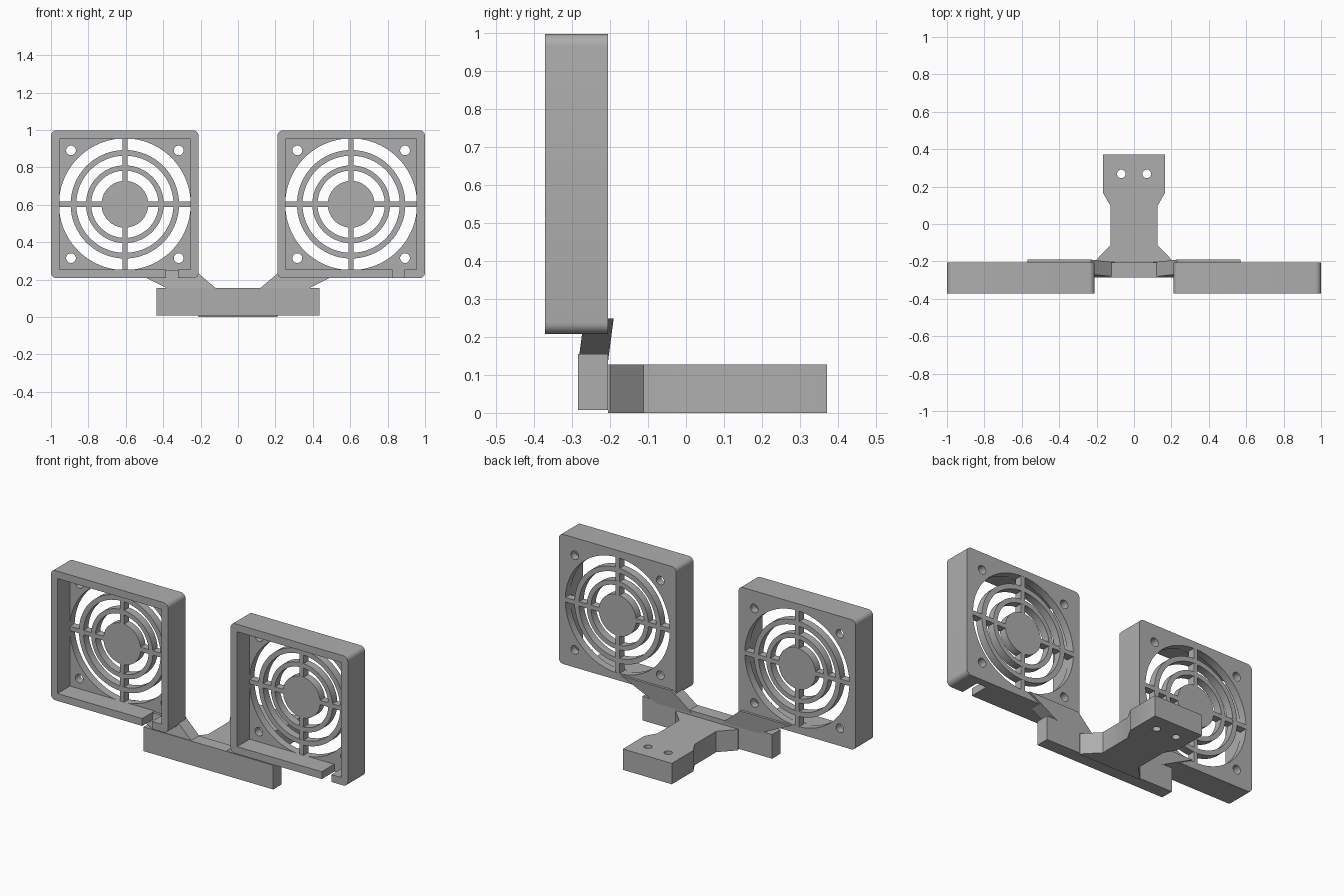
import bpy, bmesh, math
from mathutils import Vector

if "Cube" in bpy.data.objects:
    bpy.data.objects.remove(bpy.data.objects["Cube"])

grey = bpy.data.materials.new("plain grey")
grey.diffuse_color = (0.42, 0.42, 0.42, 1)
grey.use_nodes = True
grey.node_tree.nodes["Principled BSDF"].inputs["Base Color"].default_value = grey.diffuse_color


def prism(name, pts, lo, hi, axis):
    """Extrude a 2D outline along y (points are x,z) or z (points are x,y)."""
    def place(p, d):
        return (p[0], d, p[1]) if axis == 'y' else (p[0], p[1], d)
    bm = bmesh.new()
    a = [bm.verts.new(place(p, lo)) for p in pts]
    b = [bm.verts.new(place(p, hi)) for p in pts]
    bm.faces.new(a)
    bm.faces.new(b[::-1])
    n = len(pts)
    for i in range(n):
        j = (i + 1) % n
        bm.faces.new((a[i], b[i], b[j], a[j]))
    return finish(name, bm)


def finish(name, bm):
    bmesh.ops.recalc_face_normals(bm, faces=bm.faces)
    me = bpy.data.meshes.new(name)
    bm.to_mesh(me)
    bm.free()
    me.materials.append(grey)
    ob = bpy.data.objects.new(name, me)
    bpy.context.collection.objects.link(ob)
    return ob


def rect(x0, x1, z0, z1):
    return [(x0, z0), (x1, z0), (x1, z1), (x0, z1)]


def circle(cx, cz, r, n=64):
    return [(cx + r * math.cos(2 * math.pi * i / n),
             cz + r * math.sin(2 * math.pi * i / n)) for i in range(n)]


def rounded_square(cx, cz, h, r, n=6):
    pts = []
    for q, (sx, sz) in enumerate([(1, 1), (-1, 1), (-1, -1), (1, -1)]):
        for i in range(n + 1):
            a = math.pi / 2 * (q + i / n)
            pts.append((cx + sx * (h - r) + r * math.cos(a),
                        cz + sz * (h - r) + r * math.sin(a)))
    return pts


def cut(ob, cutters):
    bpy.context.view_layer.objects.active = ob
    for c in cutters:
        m = ob.modifiers.new("cut", 'BOOLEAN')
        m.operation, m.solver, m.object = 'DIFFERENCE', 'EXACT', c
        bpy.ops.object.modifier_apply(modifier=m.name)
        bpy.data.objects.remove(c)


def smooth(ob):
    bpy.ops.object.select_all(action='DESELECT')
    ob.select_set(True)
    bpy.context.view_layer.objects.active = ob
    bpy.ops.object.shade_smooth_by_angle(angle=math.radians(30))


def ring(name, cx, cz, r0, r1, lo, hi, n=64):
    bm = bmesh.new()
    loops = [[bm.verts.new((x, y, z)) for x, z in circle(cx, cz, r, n)]
             for r, y in ((r0, lo), (r1, lo), (r1, hi), (r0, hi))]
    for k in range(4):
        a, b = loops[k], loops[(k + 1) % 4]
        for i in range(n):
            j = (i + 1) % n
            bm.faces.new((a[i], a[j], b[j], b[i]))
    return finish(name, bm)


CZ, HALF, POCKET = 0.603, 0.395, 0.35
FRONT, BACK, PLATE = -0.372, -0.205, -0.252
GRILLE = -0.252

for side, cx in (("left", -0.605), ("right", 0.605)):
    # Square fan shroud with open pocket, round opening, screw holes and wire slot
    frame = prism(side + "_fan_frame", rounded_square(cx, CZ, HALF, 0.03), FRONT, BACK, 'y')
    cutters = [
        prism("pocket", rect(cx - POCKET, cx + POCKET, CZ - POCKET, CZ + POCKET), FRONT - 0.1, PLATE, 'y'),
        prism("opening", circle(cx, CZ, 0.352, 96), PLATE - 0.01, BACK + 0.1, 'y'),
        prism("slot", rect(cx + 0.22, cx + 0.285, CZ - 0.45, CZ - 0.3), FRONT - 0.1, PLATE, 'y')]
    for sx in (-1, 1):
        for sz in (-1, 1):
            cutters.append(prism("screw", circle(cx + sx * 0.288, CZ + sz * 0.288, 0.026, 32),
                                 PLATE - 0.05, BACK + 0.1, 'y'))
    cut(frame, cutters)
    smooth(frame)

    # Finger guard: hub, two rings and four spokes
    smooth(prism(side + "_guard_hub", circle(cx, CZ, 0.125), GRILLE, BACK, 'y'))
    smooth(ring(side + "_guard_inner_ring", cx, CZ, 0.18, 0.208, GRILLE, BACK))
    smooth(ring(side + "_guard_outer_ring", cx, CZ, 0.26, 0.29, GRILLE, BACK))
    for s in (-1, 1):
        a, b = sorted((s * 0.11, s * 0.354))
        prism(side + "_guard_spoke", rect(cx + a, cx + b, CZ - 0.0135, CZ + 0.0135),
              GRILLE + 0.0005, BACK - 0.0005, 'y')
        prism(side + "_guard_spoke", rect(cx - 0.0135, cx + 0.0135, CZ + a, CZ + b),
              GRILLE + 0.0005, BACK - 0.0005, 'y')

    # Leaning arm joining the crossbar to the frame
    s = -1 if cx < 0 else 1
    arm = prism(side + "_arm", [(s * 0.09, 0.13), (s * 0.23, 0.249), (s * 0.57, 0.249), (s * 0.33, 0.13)],
                -0.284, -0.206, 'y')
    for v in arm.data.vertices:
        v.co.y += (v.co.z - 0.13) * 0.13

# Crossbar under the frames
prism("crossbar", rect(-0.437, 0.437, 0.008, 0.155), -0.285, -0.205, 'y')

# Mounting foot with flared front, wide rear pad and two screw holes
half = [(0.21, -0.206), (0.21, -0.2), (0.125, -0.112), (0.125, 0.095), (0.165, 0.165), (0.165, 0.372)]
foot = prism("mounting_foot", half + [(-x, y) for x, y in reversed(half)], 0, 0.127, 'z')
cut(foot, [prism("foot_hole", circle(x, 0.268, 0.023, 32), -0.1, 0.3, 'z') for x in (-0.068, 0.068)])
smooth(foot)
